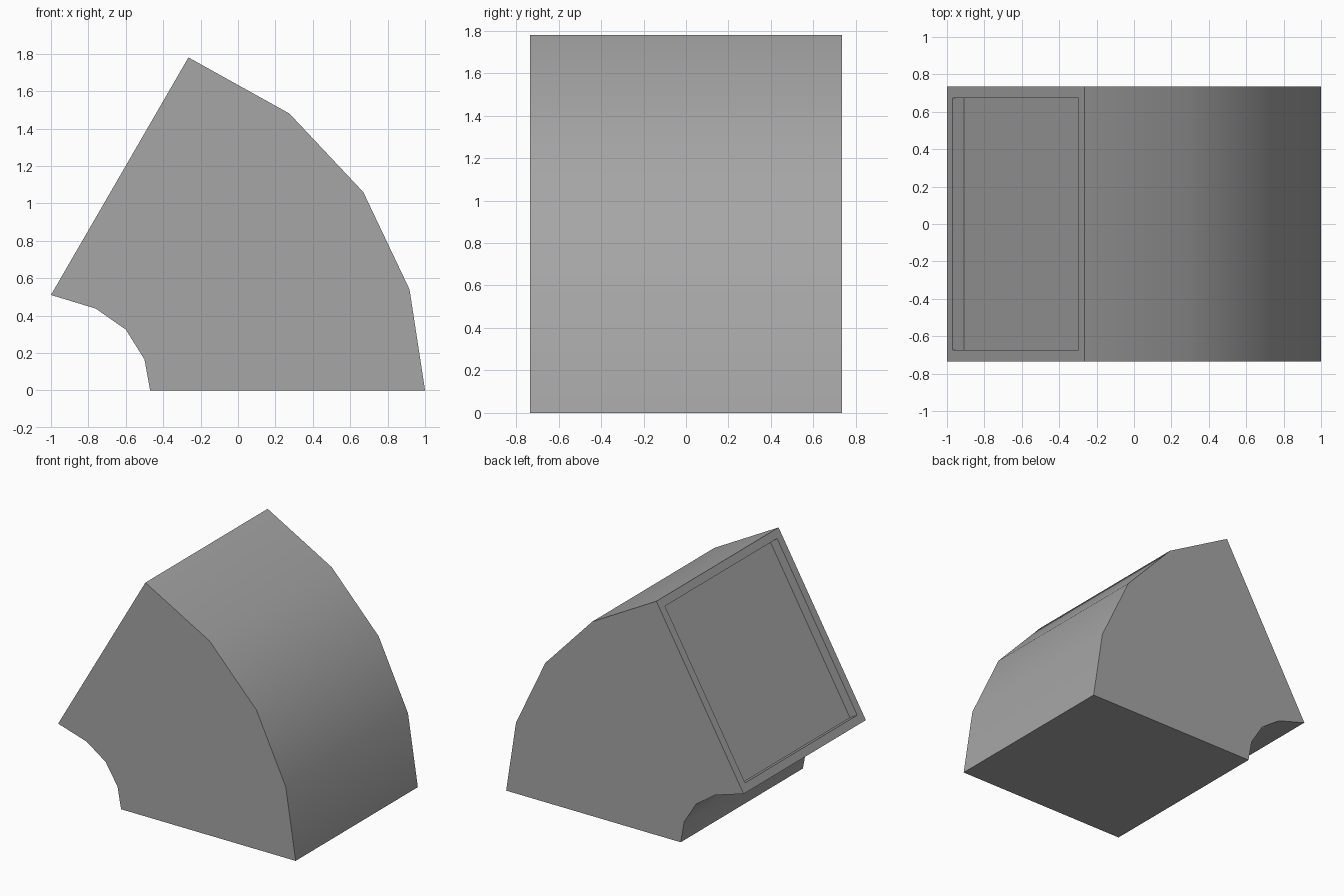
import bpy
import bmesh

cube = bpy.data.objects.get("Cube")
if cube:
    bpy.data.objects.remove(cube, do_unlink=True)

# Plain grey metal
grey = bpy.data.materials.new("duct_grey")
grey.use_nodes = True
color = (0.38, 0.38, 0.38, 1)
grey.diffuse_color = color
grey.node_tree.nodes["Principled BSDF"].inputs["Base Color"].default_value = color

HALF_DEPTH = 0.735
RIM = 0.061
RECESS = 0.07

# Side profile: outer bend down to the base, then inner bend back up
outer = [(-0.265, 1.78), (0.275, 1.48), (0.67, 1.06), (0.917, 0.54), (1.0, 0.0)]
inner = [(-0.47, 0.0), (-0.50, 0.165), (-0.60, 0.325), (-0.76, 0.437), (-1.0, 0.51)]

bm = bmesh.new()
profile = [bm.verts.new((x, -HALF_DEPTH, z)) for x, z in outer + inner]
side = bm.faces.new(profile)

# Extrude the profile across the width
result = bmesh.ops.extrude_face_region(bm, geom=[side], use_keep_orig=True)
moved = [v for v in result["geom"] if isinstance(v, bmesh.types.BMVert)]
bmesh.ops.translate(bm, verts=moved, vec=(0, 2 * HALF_DEPTH, 0))
bmesh.ops.recalc_face_normals(bm, faces=bm.faces)

# Recessed panel with a rim on the slanted opening
bm.normal_update()
mouth = min(bm.faces, key=lambda f: f.normal.x)
mouth = next(f for f in bm.faces if f.normal.x < -0.8 and f.normal.z > 0.3)
bmesh.ops.inset_region(bm, faces=[mouth], thickness=RIM, use_even_offset=True)
bmesh.ops.inset_region(bm, faces=[mouth], thickness=0, depth=-RECESS)
bmesh.ops.recalc_face_normals(bm, faces=bm.faces)

mesh = bpy.data.meshes.new("duct_elbow")
bm.to_mesh(mesh)
bm.free()
mesh.materials.append(grey)
elbow = bpy.data.objects.new("duct_elbow", mesh)
bpy.context.collection.objects.link(elbow)

# Smooth bends, crisp ends
bpy.ops.object.select_all(action="DESELECT")
elbow.select_set(True)
bpy.context.view_layer.objects.active = elbow
bpy.ops.object.shade_smooth_by_angle(angle=0.6)
